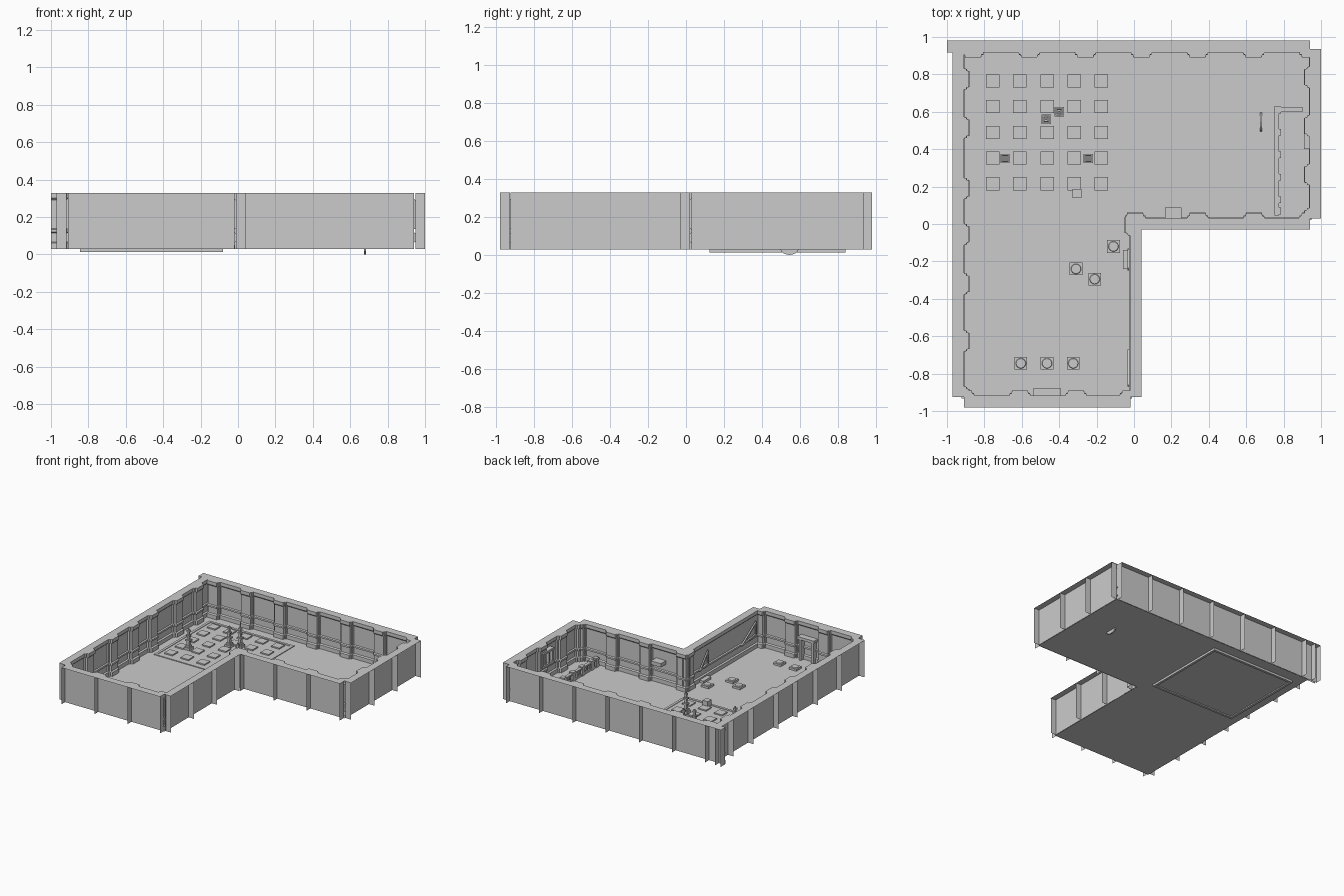
import bpy, bmesh, math
from mathutils import Vector, Matrix

if "Cube" in bpy.data.objects:
    bpy.data.objects.remove(bpy.data.objects["Cube"])

Z0, Z1 = 0.03, 0.33          # floor level and wall top
FACE, BUMP = 0.052, 0.027    # wall face depth and pilaster projection


def finish(name, bm):
    me = bpy.data.meshes.new(name)
    bm.to_mesh(me)
    bm.free()
    ob = bpy.data.objects.new(name, me)
    bpy.context.collection.objects.link(ob)
    return ob


def add_box(bm, x0, x1, y0, y1, z0, z1):
    m = Matrix.Translation(((x0 + x1) / 2, (y0 + y1) / 2, (z0 + z1) / 2)) @ \
        Matrix.Diagonal((x1 - x0, y1 - y0, z1 - z0, 1))
    bmesh.ops.create_cube(bm, size=1, matrix=m)


def boxes(name, specs):
    bm = bmesh.new()
    for s in specs:
        add_box(bm, *s)
    return finish(name, bm)


def add_bar(bm, p, q, r):
    p, q = Vector(p), Vector(q)
    d = q - p
    m = Matrix.Translation((p + q) / 2) @ d.to_track_quat('Z', 'Y').to_matrix().to_4x4() @ \
        Matrix.Diagonal((r, r, d.length + r, 1))
    bmesh.ops.create_cube(bm, size=1, matrix=m)


def wall(name, start, end, pilasters, fins):
    """Moulded inner skin, flat cap and open back with ribs; the room lies left of start->end."""
    s, e = Vector(start), Vector(end)
    length = (e - s).length
    u = (e - s) / length
    v = Vector((-u.y, u.x))
    bm = bmesh.new()

    def pt(a, b, z):
        p = s + u * a + v * b
        return bm.verts.new((p.x, p.y, z))

    # plan outline of the face with chamfered, stepped pilasters
    def depth(a):
        d = min([abs(a - c) for c in pilasters] + [9])
        return BUMP if d < 0.0421 else 0.012 if d < 0.0541 else 0
    cuts = {0.0, length}
    for c in pilasters:
        cuts |= {c + k * w for k in (-1, 1) for w in (0.042, 0.046, 0.054, 0.057)}
    cuts = sorted(a for a in cuts if 0 <= a <= length)

    # mouldings: height, offset
    levels = [(Z0, .012), (.062, .012), (.068, 0), (.115, 0), (.119, .01), (.133, .01),
              (.138, 0), (.292, 0), (.302, .01), (Z1, .01)]
    rows = [[pt(a, FACE + depth(a) + o, z) for a in cuts] for z, o in levels]
    for lo, hi in zip(rows, rows[1:]):
        for i in range(len(cuts) - 1):
            bm.faces.new((lo[i + 1], lo[i], hi[i], hi[i + 1]))
    # cap
    back = [pt(a, 0, Z1) for a in cuts]
    top = rows[-1]
    for i in range(len(cuts) - 1):
        bm.faces.new((back[i + 1], back[i], top[i], top[i + 1]))
    # back panel
    bm.faces.new([pt(0, FACE - .004, Z0), pt(length, FACE - .004, Z0),
                  pt(length, FACE - .004, Z1), pt(0, FACE - .004, Z1)])
    # ribs
    for f in fins:
        bm.faces.new([pt(f, 0, Z0), pt(f, FACE, Z0), pt(f, FACE, Z1), pt(f, 0, Z1)])
    return finish(name, bm)


# walls, anticlockwise around the L-shaped room
six = [0.3 * i for i in range(7)]
wall("back_wall", (.94, .98), (-1, .98), six, six + [1.89, 1.94])
left = [.93 - y for y in (.775, .515, .19, -.055, -.32, -.625)]
wall("left_wall", (-.97, .93), (-.97, -.925), left + [1.855], [.01, 1.845] + left)
wall("front_wall", (-.91, -.98), (-.02, -.98), [0, .3, .6, .89], [0, .3, .6, .89])
wall("inner_side_wall", (.04, -.925), (.04, .059), [.92], [.005, .3, .6, .89])
wall("inner_front_wall", (-.049, -.03), (.94, -.03), [.055, .39, .69, .989], [.09, .39, .69, .989])
wall("right_wall", (1, .03), (1, .935), [.0, .235, .495, .755], [0, .3, .6, .9])

# floor
bm = bmesh.new()
bm.faces.new([bm.verts.new((x, y, Z0)) for x, y in
              [(-.922, -.932), (-.01, -.932), (-.01, .022), (.95, .022), (.95, .93), (-.922, .93)]])
finish("floor", bm)

# game board: rim, bed and raised squares
X0, X1, Y0, Y1 = -.845, -.08, .125, .84
boxes("board_rim", [(X0, X1, Y0, Y0 + .02, .013, .036), (X0, X1, Y1 - .02, Y1, .013, .036),
                    (X0, X0 + .02, Y0 + .02, Y1 - .02, .013, .036),
                    (X1 - .02, X1, Y0 + .02, Y1 - .02, .013, .036)])
boxes("board_bed", [(X0 + .02, X1 - .02, Y0 + .02, Y1 - .02, .022, .032)])
tiles = []
for i in range(5):
    for j in range(5):
        x, y = -.755 + i * .145, .765 - j * .1375
        tiles.append((x - .036, x + .036, y - .035, y + .035, .03, .042))
boxes("board_tiles", tiles)

# stepped square game pieces
for k, (x, y) in enumerate([(-.40, .60), (-.47, .56), (-.69, .35), (-.245, .35)]):
    specs, z = [], .032
    for r, h in [(.025, .02), (.018, .014), (.011, .034), (.019, .012), (.009, .03),
                 (.015, .01), (.007, .022), (.011, .014), (.005, .012)]:
        specs.append((x - r, x + r, y - r, y + r, z, z + h))
        z += h
    boxes("game_piece_%d" % (k + 1), specs)
boxes("crate", [(-.328, -.282, .14, .188, Z0, .08)])

# low square plinths with a round inset
for k, (x, y) in enumerate([(-.11, -.12), (-.31, -.24), (-.21, -.295),
                            (-.605, -.745), (-.465, -.745), (-.325, -.745)]):
    bm = bmesh.new()
    add_box(bm, x - .034, x + .034, y - .034, y + .034, Z0, .046)
    bmesh.ops.create_cone(bm, cap_ends=True, segments=16, radius1=.028, radius2=.025, depth=.005,
                          matrix=Matrix.Translation((x, y, .0475)))
    finish("plinth_%d" % (k + 1), bm)

# doorway surround on the front wall
boxes("door_surround", [(-.53, -.51, -.93, -.885, Z0, .2), (-.42, -.40, -.93, -.885, Z0, .2),
                        (-.54, -.39, -.93, -.88, .2, .222)])

# ledge on the inner front wall
boxes("wall_ledge", [(.165, .255, .022, .088, .19, .22)])

# triangular frames on the inner side wall
for name, ya, yb in (("bracket_rear", -.14, -.24), ("bracket_front", -.68, -.86)):
    bm = bmesh.new()
    pts = [(-.03, ya, .13), (-.03, yb, .15), (-.03, yb, .25)]
    for i in range(3):
        add_bar(bm, pts[i], pts[(i + 1) % 3], .012)
    finish(name, bm)
boxes("side_shelf", [(-.06, -.015, -.24, -.14, Z0, .05)])

# balustrade around the right-hand bay
rail = [(.752, .772, .045, .62, Z0, .045), (.75, .775, .045, .625, .085, .097),
        (.772, .90, .602, .62, Z0, .045), (.775, .90, .60, .625, .085, .097)]
for y in (.07, .13, .25, .37, .49, .61):
    rail.append((.748, .785, y - .018, y + .018, Z0, .105))
for i in range(18):
    y = .065 + i * .031
    rail.append((.757, .767, y - .004, y + .004, .045, .085))
for i in range(4):
    x = .80 + i * .03
    rail.append((x - .004, x + .004, .607, .617, .045, .085))
boxes("balustrade", rail)

# panel with uprights on the right wall
panel = [(.91, .95, .40, .55, .15, .17), (.91, .95, .40, .55, .26, .275)]
panel += [(.915, .945, y, y + .015, .17, .26) for y in (.402, .445, .49, .533)]
boxes("wall_cabinet", panel)

# thin upright disc set into the floor
bm = bmesh.new()
bmesh.ops.create_cone(bm, cap_ends=True, segments=12, radius1=.05, radius2=.05, depth=.011,
                      matrix=Matrix.Translation((.679, .545, .036)) @
                      Matrix.Diagonal((1, 1, .72, 1)) @ Matrix.Rotation(math.pi / 2, 4, 'Y'))
finish("upright_disc", bm)
